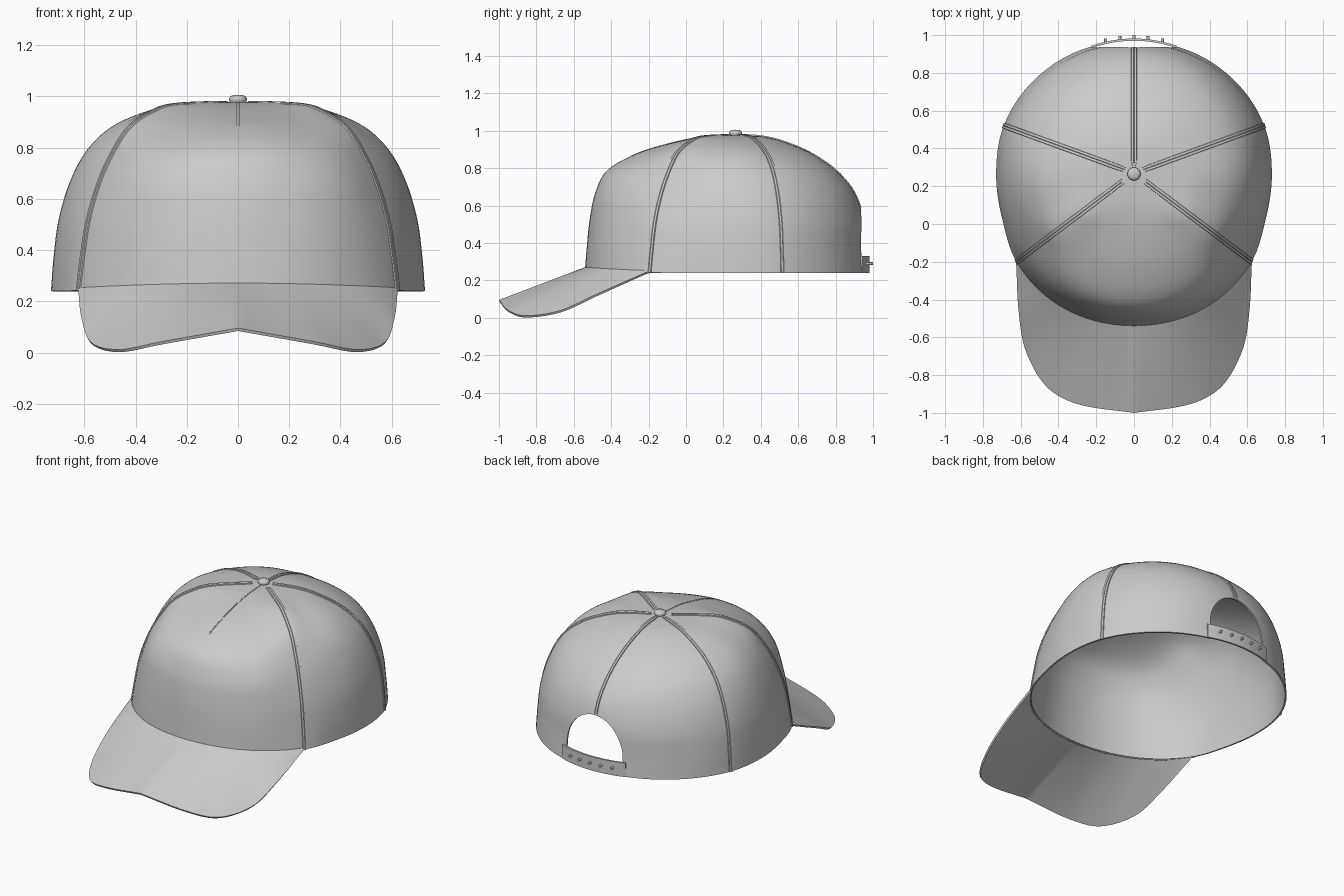
import bpy, bmesh, math
from mathutils import Vector

if "Cube" in bpy.data.objects:
    bpy.data.objects.remove(bpy.data.objects["Cube"])

CY = 0.27  # y of the crown's apex


def hermite(xs, ys, x, flat=False):
    """Smooth curve through the points (xs, ys); flat makes the end slopes zero."""
    n = len(xs)
    i = max(k for k in range(n - 1) if xs[k] <= x or k == 0)

    def slope(k):
        if k in (0, n - 1) and flat:
            return 0
        a, b = max(k - 1, 0), min(k + 1, n - 1)
        return (ys[b] - ys[a]) / (xs[b] - xs[a])
    h = xs[i + 1] - xs[i]
    t = (x - xs[i]) / h
    return ((2*t**3 - 3*t**2 + 1) * ys[i] + (t**3 - 2*t**2 + t) * h * slope(i)
            + (3*t**2 - 2*t**3) * ys[i+1] + (t**3 - t**2) * h * slope(i + 1))


# Crown radius at each height, for angles measured from the front to the back
HEIGHTS = [.98, .97, .94, .88, .79, .67, .52, .37, .24]
ANGLES = [0, 30, 53, 70, 90, 110, 145, 180]
RADII = [
    [0, .17, .33, .53, .69, .755, .785, .80, .81],
    [0, .22, .36, .52, .66, .74, .775, .795, .806],
    [0, .30, .42, .53, .605, .675, .73, .76, .78],
    [0, .25, .38, .50, .59, .655, .705, .73, .74],
    [0, .22, .36, .495, .59, .655, .70, .72, .73],
    [0, .20, .33, .47, .58, .655, .705, .725, .734],
    [0, .16, .29, .43, .555, .64, .69, .705, .716],
    [0, .14, .26, .40, .53, .63, .68, .69, .70]]
STEPS = list(range(9))


def crown_point(deg, t, lift=0.0):
    """Point on the crown: deg 0 is the front, t runs 0 (apex) to 8 (rim)."""
    a = abs((deg + 180) % 360 - 180)
    r = hermite(STEPS, [hermite(ANGLES, [p[k] for p in RADII], a, True) for k in STEPS], t)
    z = hermite(STEPS, HEIGHTS, t)
    if a < 70:  # rim rises a little over the brim
        z += 0.02 * (0.5 + 0.5 * math.cos(math.pi * a / 70)) * max(0, (t - 5) / 3)
    f = math.radians(deg)
    p = Vector((r * math.sin(f), CY - r * math.cos(f), z))
    return p + (p - Vector((0, CY, .3))).normalized() * lift


def grid(name, rows, thick=0, offset=-1, close=False):
    """Mesh from rows of points, optionally closed around and thickened."""
    bm = bmesh.new()
    vs = [[bm.verts.new(p) for p in row] for row in rows]
    n = len(rows[0])
    for a, b in zip(vs, vs[1:]):
        for i in range(n if close else n - 1):
            j = (i + 1) % n
            bm.faces.new((a[i], b[i], b[j], a[j]))
    bmesh.ops.remove_doubles(bm, verts=bm.verts, dist=1e-5)
    me = bpy.data.meshes.new(name)
    bm.to_mesh(me)
    bm.free()
    ob = bpy.data.objects.new(name, me)
    bpy.context.collection.objects.link(ob)
    if thick:
        m = ob.modifiers.new("thickness", 'SOLIDIFY')
        m.thickness, m.offset = thick, offset
        apply(ob, m)
    return ob


def activate(ob):
    bpy.ops.object.select_all(action='DESELECT')
    ob.select_set(True)
    bpy.context.view_layer.objects.active = ob


def apply(ob, mod):
    activate(ob)
    bpy.ops.object.modifier_apply(modifier=mod.name)


def smooth(ob, deg=40):
    activate(ob)
    bpy.ops.object.shade_smooth_by_angle(angle=math.radians(deg))


# Crown shell
crown = grid("crown", [[crown_point(i * 3, k / 5) for i in range(120)] for k in range(41)],
             thick=0.01, close=True)

# Arched opening at the back
arch = [(-.2, .1), (.2, .1)] + [(.2 * math.cos(math.pi * k / 24), .35 + .23 * math.sin(math.pi * k / 24))
                                for k in range(25)]
bm = bmesh.new()
face = bm.faces.new([bm.verts.new((x, .75, z)) for x, z in arch])
ext = bmesh.ops.extrude_face_region(bm, geom=[face])
bmesh.ops.translate(bm, vec=(0, .5, 0), verts=[v for v in ext["geom"] if isinstance(v, bmesh.types.BMVert)])
bmesh.ops.recalc_face_normals(bm, faces=bm.faces)
me = bpy.data.meshes.new("opening_cutter")
bm.to_mesh(me)
bm.free()
cutter = bpy.data.objects.new("opening_cutter", me)
cutter.hide_render = True
bpy.context.collection.objects.link(cutter)
cut = crown.modifiers.new("opening", 'BOOLEAN')
cut.operation, cut.object, cut.solver = 'DIFFERENCE', cutter, 'EXACT'
apply(crown, cut)
bpy.data.objects.remove(cutter)
smooth(crown)


# Raised seam tapes running from the button to the rim
def seam(name, deg, t_end, w=0.016, h=0.005):
    rows = []
    for k in range(41):
        t = 0.25 + (t_end - 0.25) * k / 40
        p = crown_point(deg, t)
        r = math.hypot(p.x, p.y - CY)
        ww = min(w, 0.25 * r)
        rows.append([crown_point(deg + math.degrees(s * ww / r), t, l)
                     for s, l in ((-1, -.002), (-.85, h), (-.1, h), (0, h * .5), (.1, h), (.85, h), (1, -.002))])
    smooth(grid(name, rows), 50)


for side, s in (("right", 1), ("left", -1)):
    seam("front_seam_" + side, s * 53, 8)
    seam("rear_seam_" + side, s * 110, 8)
seam("back_seam", 180, 5.55)
seam("front_centre_seam", 0, 3.2, 0.006, 0.002)

# Curved brim, lofted from the rim to its outer edge
EDGE_S = [0, .25, .40, .58, .76, 1]
EDGE = [(0, -.998, .09), (.3, -.95, .037), (.46, -.86, .007), (.57, -.67, .035),
        (.607, -.47, .125), (.62, -.2, .245)]


def brim_edge(s):
    x, y, z = (hermite(EDGE_S, [p[k] for p in EDGE], abs(s)) for k in range(3))
    if abs(s) < .25:  # level at the centre line
        y, z = (hermite(EDGE_S[:2] + [.4], [p[k] for p in EDGE[:3]], abs(s)) for k in (1, 2))
    return Vector((math.copysign(x, s), y, z))


cols = [i / 40 for i in range(-40, 41)]
rows = [[crown_point(53 * s, 7.95, -.004).lerp(brim_edge(s), k / 12) for s in cols] for k in range(13)]
smooth(grid("brim", rows, thick=0.012, offset=0), 50)

# Piping where the brim meets the crown
cu = bpy.data.curves.new("brim_piping", 'CURVE')
cu.dimensions, cu.bevel_depth, cu.bevel_resolution = '3D', 0.005, 2
sp = cu.splines.new('POLY')
sp.points.add(len(cols) - 1)
for p, s in zip(sp.points, cols):
    p.co = (*crown_point(53 * s, 8), 1)
bpy.context.collection.objects.link(bpy.data.objects.new("brim_piping", cu))


# Adjustment strap with its row of pegs
def strap_y(x):
    return .982 - .75 * x * x


xs = [-.225 + .45 * i / 24 for i in range(25)]
smooth(grid("strap", [[(x, strap_y(x), z) for x in reversed(xs)] for z in (.33, .24)], thick=0.012, offset=-1))
for i in range(-2, 3):
    x = i * .075
    bpy.ops.mesh.primitive_cylinder_add(vertices=12, radius=.008, depth=.024,
                                        location=(x, strap_y(x) + .006, .29), rotation=(math.pi / 2, 0, 0))
    bpy.context.object.name = f"strap_peg_{i + 3}"
    smooth(bpy.context.object)

# Top button: a lathed low dome
prof = [(0, 1.006), (.018, 1.005), (.029, 1.001), (.035, .992), (.034, .983), (.028, .972)]
button = grid("top_button", [[(r * math.cos(i * math.pi / 12), CY - .005 + r * math.sin(i * math.pi / 12), z)
                              for i in range(24)] for r, z in prof], close=True)
smooth(button, 60)
